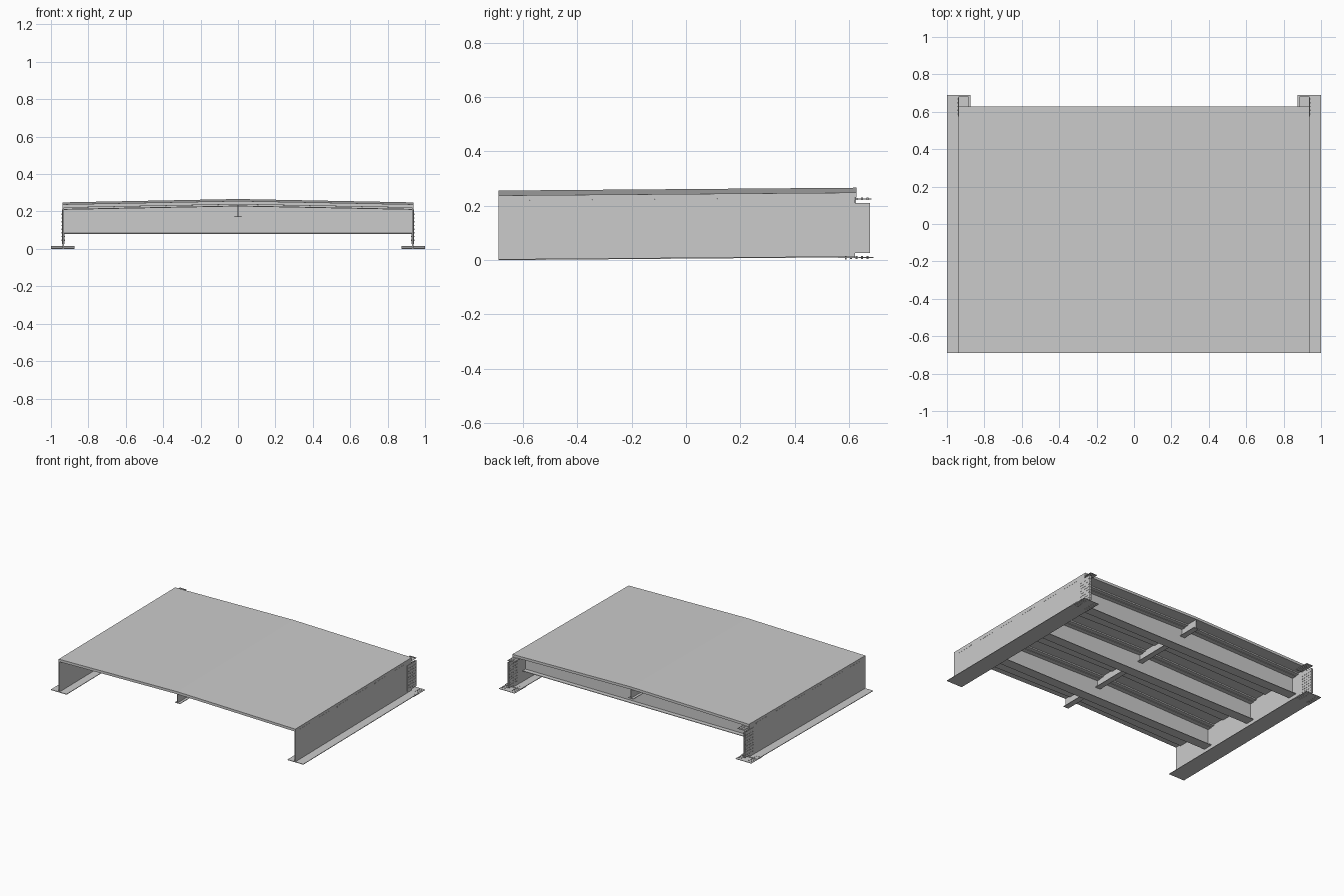
import bpy, bmesh
from mathutils import Matrix

if "Cube" in bpy.data.objects:
    bpy.data.objects.remove(bpy.data.objects["Cube"])

SLOPE = 0.008          # the whole deck climbs gently towards the back
CROWN = 0.018          # rise of the deck in the middle
HALF = 0.9375          # girder web position
PITCH = 0.2125         # spacing of the deck ribs


def finish(bm, name):
    for v in bm.verts:
        v.co.z += SLOPE * (v.co.y + 0.69)
    bmesh.ops.recalc_face_normals(bm, faces=bm.faces)
    me = bpy.data.meshes.new(name)
    bm.to_mesh(me)
    bm.free()
    ob = bpy.data.objects.new(name, me)
    bpy.context.collection.objects.link(ob)
    return ob


def box(bm, x, y, z):
    m = Matrix.Translation(((x[0] + x[1]) / 2, (y[0] + y[1]) / 2, (z[0] + z[1]) / 2))
    s = Matrix.Diagonal((x[1] - x[0], y[1] - y[0], z[1] - z[0], 1))
    bmesh.ops.create_cube(bm, size=1, matrix=m @ s)


def crowned(bm, hw, y, bottom, top, flat_bottom=False):
    """Prism across the bridge that follows the roof-like crown."""
    b = bottom if flat_bottom else bottom + CROWN
    prof = [(-hw, bottom), (0, b), (hw, bottom), (hw, top), (0, top + CROWN), (-hw, top)]
    rings = [[bm.verts.new((px, yy, pz)) for px, pz in prof] for yy in y]
    for i in range(6):
        j = (i + 1) % 6
        bm.faces.new((rings[0][i], rings[0][j], rings[1][j], rings[1][i]))
    for r in rings:
        bm.faces.new((r[0], r[1], r[4], r[5]))
        bm.faces.new((r[1], r[2], r[3], r[4]))


def bolt(bm, co, axis, length):
    rot = Matrix.Rotation(1.5708, 4, 'Y') if axis == 'X' else Matrix()
    bmesh.ops.create_cone(bm, cap_ends=True, segments=6, radius1=0.0035, radius2=0.0035,
                          depth=length, matrix=Matrix.Translation(co) @ rot)


# deck slab
bm = bmesh.new()
crowned(bm, HALF, (-0.69, 0.627), 0.220, 0.238)
finish(bm, "deck_slab")

# shallow transverse ribs under the slab
bm = bmesh.new()
for i in range(6):
    c = -0.58 + i * PITCH
    crowned(bm, HALF + 0.001, (c - 0.062, c + 0.062), 0.2105, 0.2195)
finish(bm, "deck_ribs")

# cross beams: web, bottom flange and top flange
for i in range(3):
    c = -0.58 + PITCH + i * 2 * PITCH
    bm = bmesh.new()
    crowned(bm, HALF - 0.005, (c - 0.003, c + 0.003), 0.08, 0.2105, True)
    box(bm, (-HALF + 0.005, HALF - 0.005), (c - 0.035, c + 0.035), (0.077, 0.081))
    crowned(bm, HALF - 0.005, (c - 0.035, c + 0.035), 0.2065, 0.2100)
    finish(bm, f"cross_beam_{i + 1}")

# central stringer
bm = bmesh.new()
box(bm, (-0.002, 0.002), (-0.685, 0.625), (0.172, 0.236))
box(bm, (-0.02, 0.02), (-0.685, 0.625), (0.170, 0.174))
finish(bm, "centre_stringer")

for side, s in (("left", -1), ("right", 1)):
    def span(a, b):
        return tuple(sorted((s * a, s * b)))

    # main girder
    bm = bmesh.new()
    box(bm, span(HALF - 0.006, HALF), (-0.69, 0.622), (0.003, 0.220))
    box(bm, span(0.875, 1.0), (-0.69, 0.622), (0.0, 0.004))
    finish(bm, f"{side}_girder")

    # splice plates joining to the next span
    bm = bmesh.new()
    for a in (HALF - 0.009, HALF):
        box(bm, span(a, a + 0.003), (0.575, 0.677), (0.016, 0.199))
    box(bm, span(0.875, 1.0), (0.56, 0.69), (-0.003, 0.0))
    box(bm, span(0.885, HALF), (0.575, 0.682), (0.213, 0.216))
    finish(bm, f"{side}_splice_plates")

    # splice bolts
    bm = bmesh.new()
    for j in range(5):
        y = 0.588 + j * 0.02
        for k in range(8):
            bolt(bm, (s * (HALF - 0.003), y, 0.035 + k * 0.02), 'X', 0.018)
        for x in (0.887, 0.907, 0.968, 0.988):
            bolt(bm, (s * x, y, -0.001), 'Z', 0.012)
        for x in (0.893, 0.905, 0.917, 0.929):
            bolt(bm, (s * x, y, 0.2145), 'Z', 0.009)
    finish(bm, f"{side}_splice_bolts")
